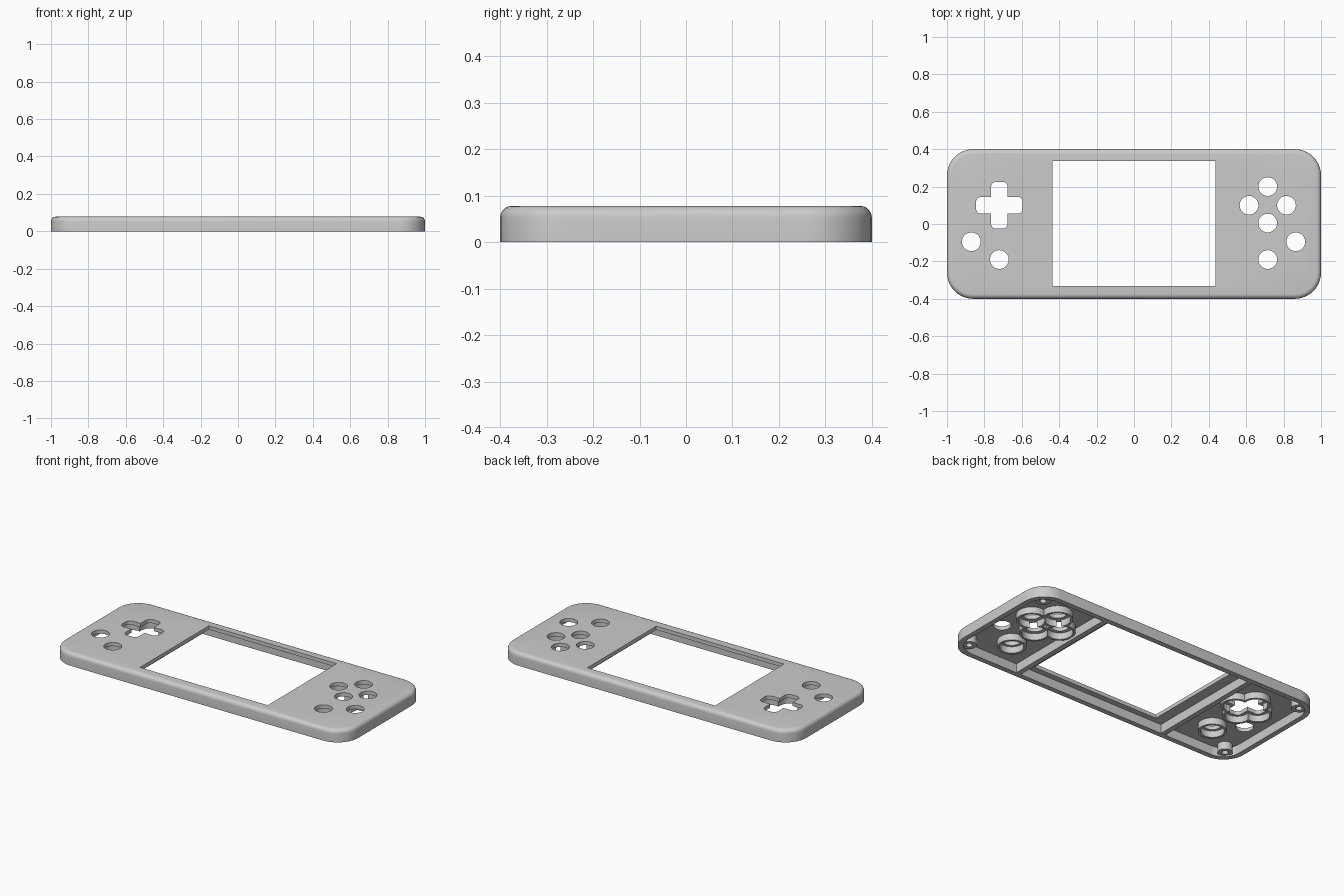
import bpy, bmesh, math

if "Cube" in bpy.data.objects:
    bpy.data.objects.remove(bpy.data.objects["Cube"])

HEIGHT, PLATE = 0.078, 0.055   # top of shell, underside of face plate

gray = bpy.data.materials.new("shell_gray")
gray.diffuse_color = (0.6, 0.6, 0.6, 1)
gray.use_nodes = True
gray.node_tree.nodes["Principled BSDF"].inputs["Base Color"].default_value = gray.diffuse_color


def circle(x, y, r, n=40):
    return [(x + r * math.cos(2 * math.pi * i / n), y + r * math.sin(2 * math.pi * i / n))
            for i in range(n)]


def rounded_rect(x, y, hx, hy, r, n=10):
    pts = []
    for k, (sx, sy) in enumerate([(1, 1), (-1, 1), (-1, -1), (1, -1)]):
        for i in range(n + 1):
            a = math.pi / 2 * (k + i / n)
            pts.append((x + sx * (hx - r) + r * math.cos(a), y + sy * (hy - r) + r * math.sin(a)))
    return pts


def rect(x, y, hx, hy):
    return [(x + hx, y + hy), (x - hx, y + hy), (x - hx, y - hy), (x + hx, y - hy)]


def prism(name, pts, z0, z1):
    bm = bmesh.new()
    face = bm.faces.new([bm.verts.new((x, y, z0)) for x, y in pts])
    res = bmesh.ops.extrude_face_region(bm, geom=[face])
    top = [g for g in res["geom"] if isinstance(g, bmesh.types.BMVert)]
    bmesh.ops.translate(bm, verts=top, vec=(0, 0, z1 - z0))
    bmesh.ops.recalc_face_normals(bm, faces=bm.faces)
    me = bpy.data.meshes.new(name)
    bm.to_mesh(me)
    bm.free()
    me.materials.append(gray)
    ob = bpy.data.objects.new(name, me)
    bpy.context.collection.objects.link(ob)
    return ob


def apply_mods(ob):
    bpy.context.view_layer.update()
    dg = bpy.context.evaluated_depsgraph_get()
    me = bpy.data.meshes.new_from_object(ob.evaluated_get(dg))
    ob.modifiers.clear()
    ob.data = me


def combine(ob, pts, z0, z1, op="DIFFERENCE"):
    tool = prism("tool", pts, z0, z1)
    m = ob.modifiers.new("bool", "BOOLEAN")
    m.operation, m.solver, m.object = op, "EXACT", tool
    apply_mods(ob)
    bpy.data.objects.remove(tool)


def smooth(ob):
    bpy.ops.object.select_all(action="DESELECT")
    ob.select_set(True)
    bpy.context.view_layer.objects.active = ob
    bpy.ops.object.shade_smooth_by_angle(angle=math.radians(30))


# Button layout
pad = (-0.72, 0.10)
diamond = [(0.715, 0.20), (0.615, 0.10), (0.815, 0.10), (0.715, 0.005)]
lower = [(-0.72, -0.19), (0.715, -0.19)]
outer = [(-0.87, -0.095), (0.865, -0.095)]

# Shell: rounded slab with a softened top rim, hollowed from below
shell = prism("front_shell", rounded_rect(0, 0, 1.0, 0.4, 0.14), 0, HEIGHT)
bm = bmesh.new()
bm.from_mesh(shell.data)
rim = [e for e in bm.edges if all(v.co.z > HEIGHT - 1e-4 for v in e.verts)]
bmesh.ops.bevel(bm, geom=rim, offset=0.025, segments=5, profile=0.5, affect="EDGES")
bm.to_mesh(shell.data)
bm.free()
combine(shell, rounded_rect(0, 0, 0.968, 0.368, 0.108), -0.05, PLATE)

# Screen window, cross opening and button holes
combine(shell, rect(0, 0.003, 0.435, 0.335), -0.1, 0.2)
combine(shell, rounded_rect(*pad, 0.125, 0.045, 0.028), -0.1, 0.2)
combine(shell, rounded_rect(*pad, 0.045, 0.125, 0.028), -0.1, 0.2)
for c in diamond + lower + outer:
    combine(shell, circle(*c, 0.05), -0.1, 0.2)
smooth(shell)

# Lobed button guides under the plate
WALL_Z = 0.015


def guide(name, centres, r, wall):
    ob = prism(name, circle(*centres[0], r + wall), WALL_Z, PLATE)
    for c in centres[1:]:
        combine(ob, circle(*c, r + wall), WALL_Z, PLATE, "UNION")
    for c in centres:
        combine(ob, circle(*c, r), -0.1, 0.2)
    return ob


d = 0.08
pad_lobes = [(pad[0] + d, pad[1]), (pad[0], pad[1] + d), (pad[0] - d, pad[1]), (pad[0], pad[1] - d)]
pad_guide = guide("cross_pad_guide", pad_lobes, 0.066, 0.014)
combine(pad_guide, rect(*pad, 0.05, 0.05), -0.1, 0.2)
smooth(pad_guide)
smooth(guide("button_cluster_guide", diamond, 0.072, 0.014))
for c, side in zip(lower, ("left", "right")):
    smooth(guide(side + "_lower_button_guide", [c], 0.066, 0.014))

# Screen ribs and screw posts, mirrored
for sx, side in ((-1, "left"), (1, "right")):
    prism(side + "_screen_rib", rect(sx * 0.517, 0, 0.016, 0.37), 0.0, PLATE)
    for sy, end in ((-1, "front"), (1, "back")):
        c = (sx * 0.915, sy * 0.315)
        post = prism(f"{side}_{end}_screw_post", circle(*c, 0.042), 0.008, PLATE)
        combine(post, circle(*c, 0.018), -0.1, 0.045)
        smooth(post)
